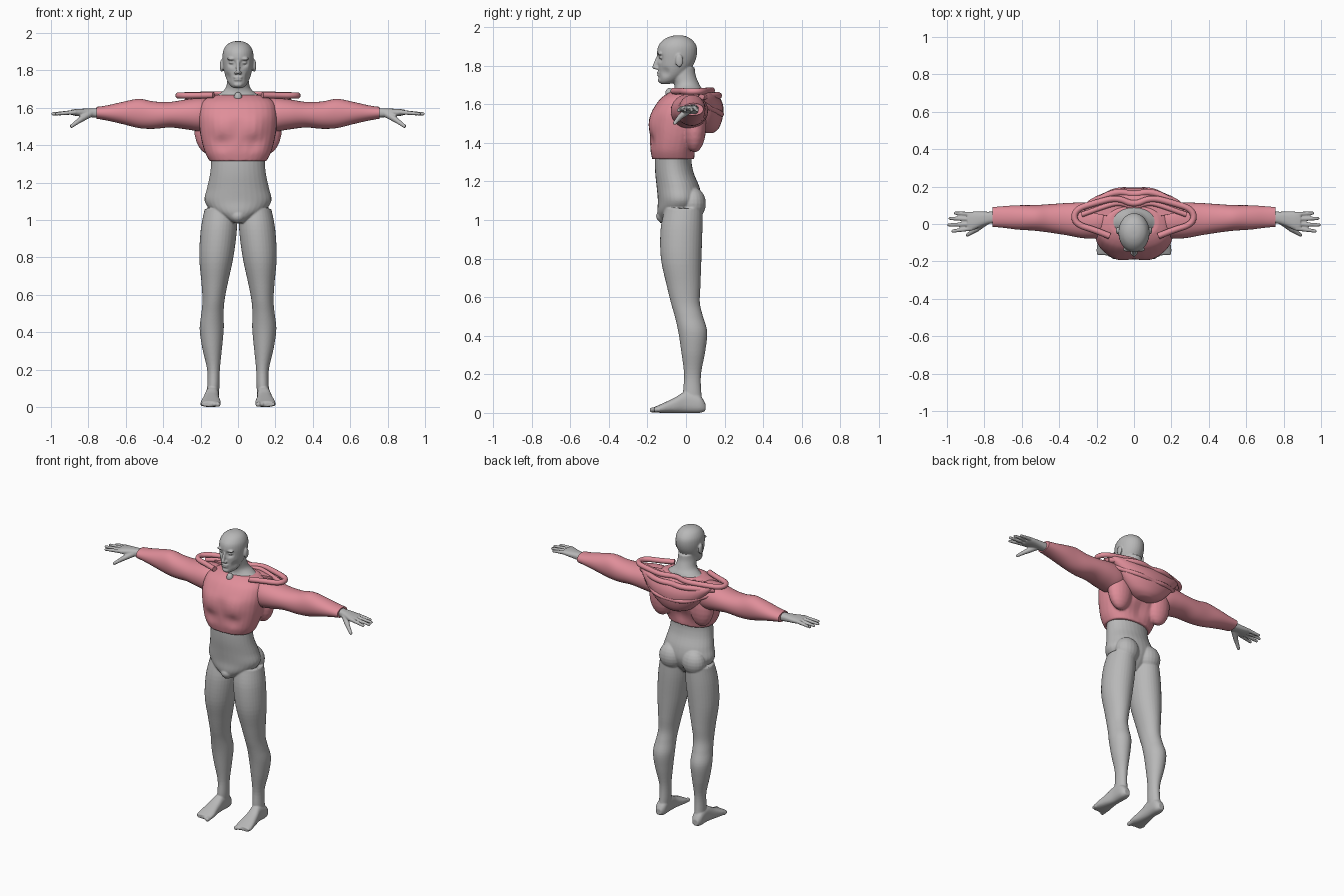
import bpy, bmesh, math
from mathutils import Vector, Matrix

old = bpy.data.objects.get("Cube")
if old:
    bpy.data.objects.remove(old, do_unlink=True)


def make_material(name, color):
    mat = bpy.data.materials.new(name)
    mat.use_nodes = True
    mat.diffuse_color = color
    mat.node_tree.nodes["Principled BSDF"].inputs["Base Color"].default_value = color
    return mat


skin = make_material("grey skin", (0.48, 0.48, 0.48, 1))
cloth = make_material("pink cloth", (0.74, 0.27, 0.32, 1))

# How the two cross-section coordinates and the station map to x, y, z
PLACE = {
    "x": lambda a, b, t: Vector((t, a, b)),
    "y": lambda a, b, t: Vector((a, t, b)),
    "z": lambda a, b, t: Vector((a, b, t)),
}


def spline(rows, steps):
    """Catmull-Rom interpolation between the rows."""
    result = []
    for i in range(len(rows) - 1):
        p0, p1 = rows[max(i - 1, 0)], rows[i]
        p2, p3 = rows[i + 1], rows[min(i + 2, len(rows) - 1)]
        for s in range(steps):
            t = s / steps
            result.append([
                0.5 * (2 * b + (c - a) * t + (2 * a - 5 * b + 4 * c - d) * t * t
                       + (3 * b - a - 3 * c + d) * t ** 3)
                for a, b, c, d in zip(p0, p1, p2, p3)])
    result.append(list(rows[-1]))
    return result


def loft(bm, axis, rows, power=1.0, segments=32, steps=5):
    """Skin over oval sections; a row is station, a min, a max, b min, b max."""
    rings = []
    for t, a0, a1, b0, b1 in spline(rows, steps):
        ring = []
        for k in range(segments):
            ang = math.tau * k / segments
            c, s = math.cos(ang), math.sin(ang)
            a = (a0 + a1) / 2 + (a1 - a0) / 2 * math.copysign(abs(c) ** power, c)
            b = (b0 + b1) / 2 + (b1 - b0) / 2 * math.copysign(abs(s) ** power, s)
            ring.append(bm.verts.new(PLACE[axis](a, b, t)))
        rings.append(ring)
    for lower, upper in zip(rings, rings[1:]):
        for k in range(segments):
            n = (k + 1) % segments
            bm.faces.new((lower[k], lower[n], upper[n], upper[k]))
    bm.faces.new(rings[0][::-1])
    bm.faces.new(rings[-1])
    return [v for ring in rings for v in ring]


def both_sides(rows):
    """Expand station, half width, front, back into full loft rows."""
    return [(t, -w, w, front, back) for t, w, front, back in rows]


def ball(bm, loc, size):
    bmesh.ops.create_uvsphere(bm, u_segments=20, v_segments=12, radius=1,
                              matrix=Matrix.LocRotScale(Vector(loc), None, Vector(size)))


def limb(bm, start, end, r0, r1):
    """Tapered rod with round ends."""
    start, end = Vector(start), Vector(end)
    line = end - start
    turn = line.to_track_quat("Z", "Y").to_matrix().to_4x4()
    bmesh.ops.create_cone(bm, cap_ends=True, segments=16, radius1=r0, radius2=r1,
                          depth=line.length,
                          matrix=Matrix.Translation((start + end) / 2) @ turn)
    ball(bm, start, (r0, r0, r0))
    ball(bm, end, (r1, r1, r1))


def push(verts, centre, radius, offset):
    """Soft sculpting push around a point."""
    for v in verts:
        d = (v.co - Vector(centre)).length / radius
        if d < 1:
            v.co += Vector(offset) * (1 - d * d) ** 2


def mirror(bm):
    copy = bmesh.ops.duplicate(bm, geom=bm.verts[:] + bm.edges[:] + bm.faces[:])
    for item in copy["geom"]:
        if isinstance(item, bmesh.types.BMVert):
            item.co.x *= -1


def finish(bm, name, mat, voxel=None, smooth=3):
    bmesh.ops.recalc_face_normals(bm, faces=bm.faces[:])
    mesh = bpy.data.meshes.new(name)
    bm.to_mesh(mesh)
    bm.free()
    mesh.materials.append(mat)
    mesh.shade_smooth()
    obj = bpy.data.objects.new(name, mesh)
    bpy.context.collection.objects.link(obj)
    if voxel:
        mod = obj.modifiers.new("Blend", "REMESH")
        mod.mode = "VOXEL"
        mod.voxel_size = voxel
        mod.use_smooth_shade = True
        soft = obj.modifiers.new("Soften", "SMOOTH")
        soft.factor = 0.5
        soft.iterations = smooth
    else:
        mesh.set_sharp_from_angle(angle=math.radians(50))
    return obj


def tube(name, points, radius):
    """Rolled cloth edge, mirrored from its left half."""
    path = points + [(-x, y, z) for x, y, z in reversed(points) if x > 0]
    curve = bpy.data.curves.new(name, "CURVE")
    curve.dimensions = "3D"
    curve.bevel_depth = radius
    curve.bevel_resolution = 3
    curve.use_fill_caps = True
    line = curve.splines.new("NURBS")
    line.points.add(len(path) - 1)
    for p, co in zip(line.points, path):
        p.co = (*co, 1)
    line.order_u = 3
    line.use_endpoint_u = True
    curve.materials.append(cloth)
    bpy.context.collection.objects.link(bpy.data.objects.new(name, curve))


# Body: one side first (leg, foot, buttock, hand, face details), then mirrored
bm = bmesh.new()
loft(bm, "z", [(.03, .107, .168, .0, .09), (.1, .1, .165, -.015, .08), (.2, .097, .165, -.01, .078),
               (.32, .085, .192, -.025, .1), (.42, .076, .205, -.04, .11), (.5, .077, .196, -.058, .088),
               (.57, .072, .19, -.078, .072), (.66, .055, .195, -.1, .075), (.8, .025, .207, -.13, .08),
               (.95, .006, .199, -.132, .085), (1.06, .01, .178, -.11, .085)])
loft(bm, "y", [(-.165, .094, .198, .002, .03), (-.12, .092, .198, 0, .05), (-.06, .1, .186, 0, .078),
               (0, .102, .174, 0, .11), (.07, .102, .172, 0, .09), (.1, .118, .158, .01, .05)], .8)
for i in range(5):
    x = .108 + .02 * i
    limb(bm, (x, -.14, .018), (x, -.174 + .008 * i, .015), .014, .014 if i == 0 else .011)
ball(bm, (.085, .035, 1.085), (.08, .068, .085))
loft(bm, "x", [(.68, .005, .07, 1.545, 1.6), (.76, .003, .066, 1.548, 1.598), (.81, -.01, .066, 1.552, 1.596),
               (.86, -.032, .066, 1.556, 1.594), (.89, -.032, .062, 1.562, 1.59)], .8)
for root, tip, reach in ((.053, .058, .955), (.026, .03, .983), (-.001, -.005, .99), (-.024, -.038, .968)):
    limb(bm, (.87, root, 1.577), (reach, tip, 1.568), .0125, .009)
limb(bm, (.79, .015, 1.57), (.845, -.03, 1.535), .02, .015)
limb(bm, (.845, -.03, 1.535), (.89, -.058, 1.502), .014, .01)
ball(bm, (.088, -.035, 1.825), (.009, .02, .034))
ball(bm, (.034, -.136, 1.862), (.027, .012, .008))
ball(bm, (.033, -.128, 1.842), (.016, .011, .008))
ball(bm, (.012, -.152, 1.787), (.009, .012, .008))
mirror(bm)

# Trunk and neck
loft(bm, "z", both_sides([(.985, .03, -.135, .02), (1.04, .13, -.148, .06), (1.1, .178, -.146, .08),
                          (1.17, .166, -.152, .07), (1.25, .149, -.16, .038), (1.33, .145, -.16, .03),
                          (1.45, .16, -.15, .06), (1.58, .16, -.11, .08), (1.645, .14, -.075, .09),
                          (1.675, .1, -.06, .085), (1.705, .067, -.062, .068), (1.75, .057, -.08, .05),
                          (1.79, .055, -.08, .045)]))
ball(bm, (0, -.115, 1.02), (.04, .04, .035))
ball(bm, (0, -.086, 1.655), (.022, .022, .03))

# Head and face
head = loft(bm, "z", both_sides([(1.705, .022, -.13, -.085), (1.72, .042, -.14, -.04), (1.75, .06, -.142, 0),
                                 (1.79, .073, -.145, .03), (1.83, .08, -.148, .05), (1.87, .083, -.15, .058),
                                 (1.905, .079, -.142, .053), (1.935, .062, -.115, .03),
                                 (1.952, .035, -.08, 0), (1.957, .008, -.045, -.03)]))
for side in (-1, 1):
    push(head, (side * .034, -.14, 1.84), .032, (0, .018, 0))
    push(head, (side * .06, -.11, 1.765), .035, (-side * .006, .006, 0))
limb(bm, (0, -.146, 1.845), (0, -.163, 1.793), .008, .012)
ball(bm, (0, -.14, 1.763), (.026, .011, .006))
ball(bm, (0, -.139, 1.75), (.022, .011, .006))
ball(bm, (0, -.132, 1.724), (.024, .014, .014))
finish(bm, "body", skin, .005, 2)

# Cropped top: chest shell with shoulder-blade bulges
bm = bmesh.new()
ball(bm, (.15, .045, 1.49), (.085, .06, .14))
mirror(bm)
shell = loft(bm, "z", both_sides([(1.315, .152, -.175, .042), (1.36, .176, -.184, .05), (1.43, .196, -.187, .075),
                                  (1.5, .207, -.188, .095), (1.56, .21, -.178, .11), (1.62, .2, -.14, .11),
                                  (1.65, .17, -.105, .1), (1.668, .13, -.07, .09)]), .85)
for side in (-1, 1):
    push(shell, (side * .09, -.18, 1.5), .09, (0, -.012, 0))
    push(shell, (side * .08, -.17, 1.41), .06, (0, .01, 0))
push(shell, (0, .07, 1.4), .08, (0, -.015, 0))
finish(bm, "cropped_top", cloth, .007, 2)

# Sleeves
bm = bmesh.new()
loft(bm, "x", [(.12, -.04, .09, 1.5, 1.64), (.19, -.075, .11, 1.475, 1.653), (.27, -.076, .115, 1.484, 1.646),
               (.36, -.06, .112, 1.495, 1.632), (.45, -.046, .106, 1.488, 1.634), (.53, -.036, .101, 1.492, 1.648),
               (.62, -.03, .1, 1.514, 1.631), (.7, -.02, .095, 1.532, 1.613), (.757, -.015, .09, 1.542, 1.605)], .95)
mirror(bm)
finish(bm, "sleeves", cloth)

# Lowered hood: hanging bag, open rim and folds
bm = bmesh.new()
loft(bm, "z", both_sides([(1.45, .05, .06, .14), (1.475, .11, .04, .17), (1.53, .17, .03, .19),
                          (1.59, .215, .03, .193), (1.635, .255, .03, .175), (1.66, .27, .035, .15)]), 1, 32, 3)
finish(bm, "hood_bag", cloth)
tube("hood_rim", [(.13, -.065, 1.668), (.2, -.035, 1.667), (.318, .0, 1.666), (.318, .078, 1.666),
                  (.2, .115, 1.67), (.09, .142, 1.672), (0, .1, 1.668)], .017)
tube("hood_inner_fold", [(.28, .05, 1.65), (.17, .09, 1.66), (.08, .118, 1.662), (0, .085, 1.655)], .014)
tube("hood_outer_fold", [(.27, .08, 1.64), (.17, .145, 1.645), (.08, .175, 1.645), (0, .155, 1.64)], .018)
tube("hood_lower_fold", [(.24, .09, 1.6), (.16, .155, 1.565), (.08, .185, 1.55), (0, .18, 1.545)], .014)
